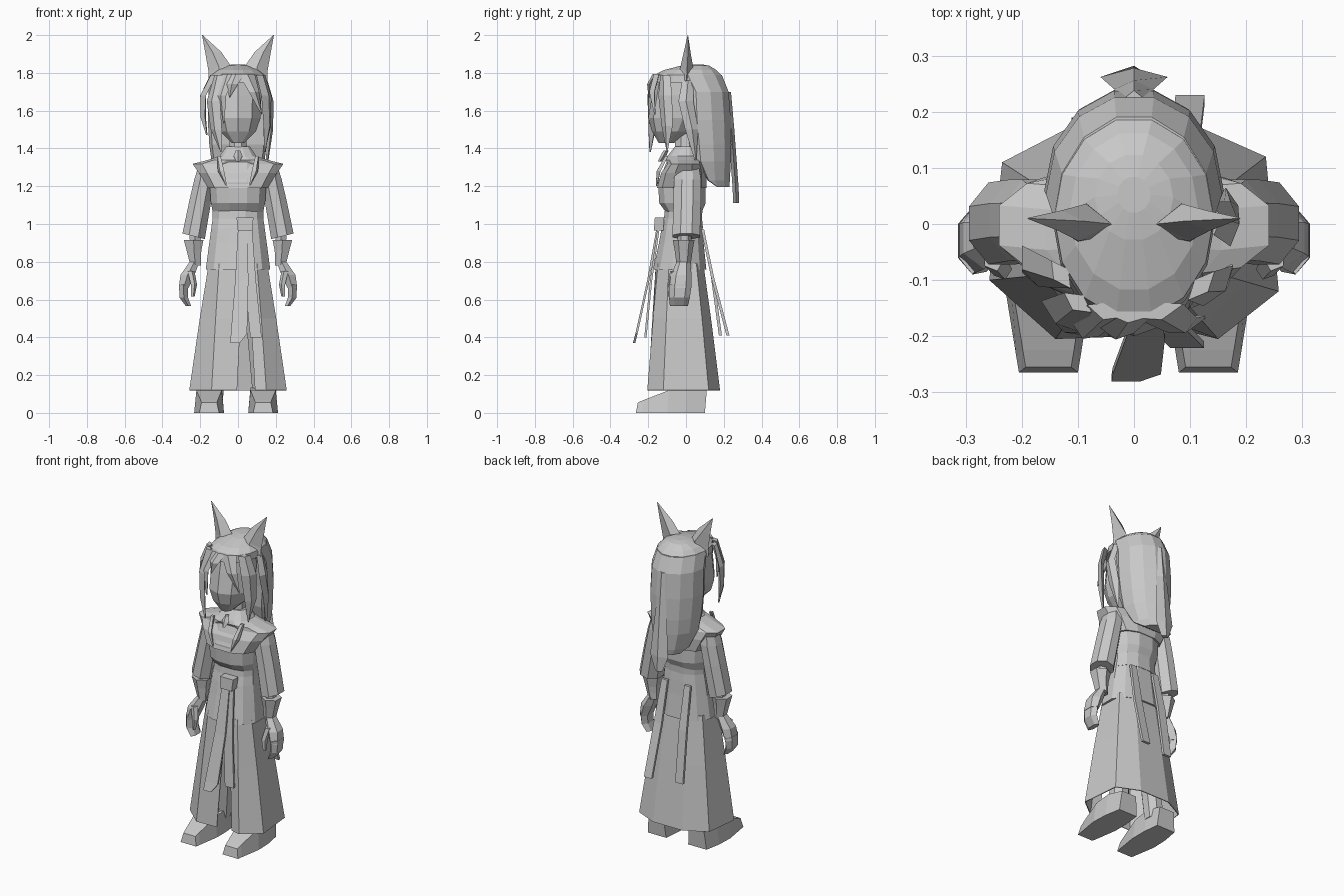
import bpy, bmesh, math
from mathutils import Vector

grey = bpy.data.materials.new("plain grey")
grey.diffuse_color = (0.58, 0.58, 0.58, 1)


def loft(name, rings, closed=True, thick=0):
    """Skin a list of equal-length point rings."""
    bm = bmesh.new()
    vs = [[bm.verts.new(p) for p in r] for r in rings]
    n = len(vs[0])
    for a, b in zip(vs, vs[1:]):
        for i in range(n if closed else n - 1):
            j = (i + 1) % n
            bm.faces.new((a[i], a[j], b[j], b[i]))
    if closed:
        bm.faces.new(vs[0])
        bm.faces.new(vs[-1])
    bmesh.ops.recalc_face_normals(bm, faces=bm.faces)
    me = bpy.data.meshes.new(name)
    bm.to_mesh(me)
    bm.free()
    me.materials.append(grey)
    ob = bpy.data.objects.new(name, me)
    bpy.context.collection.objects.link(ob)
    if thick:
        m = ob.modifiers.new("thickness", 'SOLIDIFY')
        m.thickness = thick
    return ob


def power(v, e):
    return math.copysign(abs(v) ** e, v)


def body(name, spec, n=10, sx=1, e=1.0, tilt=0.0, half=0.5):
    """Loft of ellipses: (z, x centre, half width, front y, back y[, front clip]).
    e < 1 squares the section, tilt raises the outer side of the last ring and lowers the first."""
    rings = []
    for k, (z, cx, rx, y0, y1, *clip) in enumerate(spec):
        cy, ry = (y0 + y1) / 2, (y1 - y0) / 2
        lift = tilt * (2 * k / (len(spec) - 1) - 1)
        ring = []
        for i in range(n):
            t = math.tau * (i + half) / n
            c, s = power(math.cos(t), e), power(math.sin(t), e)
            y = max(cy + ry * s, clip[0]) + 0.004 * s if clip else cy + ry * s
            ring.append((sx * (cx + rx * c), y, z + lift * c))
        rings.append(ring)
    return loft(name, rings)


def strip(name, pts, t=0.012, box=False):
    """Lock or ribbon facing away from the centre line: (x, y, z, half width)."""
    rings = []
    for x, y, z, w in pts:
        r = Vector((x, y, 0)).normalized()
        if box:
            r = Vector((0, math.copysign(1, y), 0))
        s = Vector((-r.y, r.x, 0)) * w
        r = r * min(t, w + 0.002)
        c = Vector((x, y, z))
        rings.append([c + s + r, c - s + r, c - s - r, c + s - r] if box
                     else [c + s, c + r, c - s, c - r])
    return loft(name, rings)


# Head and neck
body("head", [(1.43, 0, .035, -.145, -.06), (1.49, 0, .10, -.18, .03), (1.56, 0, .125, -.2, .08),
              (1.68, 0, .13, -.18, .1), (1.78, 0, .12, -.16, .1)])
body("neck", [(1.3, 0, .06, -.07, .06), (1.48, 0, .045, -.06, .05)], 8)

# Hair: crown and one long mass behind, cut flat toward the face
body("hair_crown", [(1.75, 0, .145, -.178, .192), (1.79, 0, .142, -.17, .19), (1.815, 0, .115, -.12, .165),
                    (1.838, 0, .07, -.03, .125), (1.845, 0, .03, .02, .085)], 14, half=0)
body("back_hair", [(1.788, 0, .1425, -.17, .191, -.02), (1.7, 0, .157, -.12, .226, .015),
                   (1.55, 0, .160, -.12, .238, .03), (1.42, 0, .152, -.1, .24, .035),
                   (1.33, 0, .14, -.08, .237, .06), (1.23, 0, .105, -.05, .232, .12),
                   (1.195, 0, .075, 0, .228, .17)], 14, half=0)

# Hair locks
locks = {
    "tail_lock": [(0, .222, 1.7, .02), (0, .24, 1.5, .035), (0, .262, 1.2, .06), (0, .266, 1.11, .025)],
    "outer_left_lock": [(-.13, -.09, 1.79, .03), (-.185, -.075, 1.68, .04), (-.185, -.08, 1.57, .025),
                        (-.165, -.09, 1.47, .002)],
    "long_left_lock": [(-.1, -.14, 1.79, .03), (-.13, -.165, 1.65, .045), (-.115, -.18, 1.5, .035),
                       (-.09, -.19, 1.38, .002)],
    "left_bang": [(-.05, -.155, 1.795, .035), (-.085, -.19, 1.68, .025), (-.075, -.195, 1.53, .002)],
    "centre_bang": [(-.01, -.16, 1.795, .045), (-.03, -.19, 1.74, .03), (-.045, -.195, 1.67, .002)],
    "right_bang": [(.045, -.155, 1.795, .045), (.085, -.18, 1.7, .03), (.125, -.165, 1.58, .002)],
    "long_right_lock": [(.12, -.11, 1.79, .035), (.15, -.11, 1.68, .045), (.155, -.1, 1.52, .035),
                        (.14, -.1, 1.38, .002)],
    "right_side_lock": [(.14, .01, 1.76, .03), (.172, 0, 1.65, .04), (.170, .03, 1.5, .035), (.155, .05, 1.34, .005)],
}
for name, pts in locks.items():
    strip(name, pts, 0.016)

# Torso, cape, waist and jacket
body("torso", [(1.34, 0, .15, -.10, .08), (1.22, 0, .155, -.152, .108), (1.11, 0, .148, -.145, .108),
               (1.05, 0, .134, -.10, .08)], 12, e=.85)
body("shoulder_cape", [(1.41, 0, .065, -.06, .055), (1.36, 0, .10, -.1, .075), (1.34, 0, .16, -.11, .09),
                       (1.318, 0, .247, -.10, .095), (1.27, 0, .212, -.135, .11), (1.19, 0, .16, -.157, .112)],
     12, e=.75)
body("waist_sash", [(1.075, 0, .138, -.115, .09), (1.03, 0, .138, -.12, .088), (.98, 0, .146, -.133, .093)], 12, e=.9)
body("jacket_skirt", [(.99, 0, .144, -.13, .09), (.9, 0, .157, -.147, .097), (.76, 0, .176, -.177, .112)], 12, e=.9)


# Long skirt, open at the front
def skirt_ring(z, f):
    top = [(.05, -.160), (.1, -.148), (.155, -.09), (.15, .055), (.07, .092),
           (-.07, .092), (-.15, .055), (-.155, -.09), (-.1, -.148), (.03, -.160)]
    hem = [(.09, -.19), (.15, -.205), (.258, -.12), (.235, .12), (.1, .18),
           (-.1, .18), (-.235, .11), (-.258, -.10), (-.14, -.205), (-.005, -.2)]
    return [(a + (c - a) * f, b + (d - b) * f, z) for (a, b), (c, d) in zip(top, hem)]


loft("long_skirt", [skirt_ring(.79, 0), skirt_ring(.5, .46), skirt_ring(.12, 1)], False, .005)

# Sashes, knot and pendant
strip("front_sash", [(.025, -.15, .98, .025), (.02, -.2, .7, .035), (.005, -.262, .42, .043),
                     (-.015, -.275, .37, .025)], .006, True)
strip("second_front_sash", [(.055, -.145, .98, .02), (.065, -.185, .7, .03), (.095, -.215, .4, .03)], .006, True)
for name, x0, x1, y1 in (("right_rear_ribbon", .08, .10, .222), ("left_rear_ribbon", -.075, -.085, .182)):
    strip(name, [(x0, .088, .97, .02), ((x0 + x1) / 2, .14, .72, .026), (x1, y1, .41, .026)], .008, True)
strip("sash_knot", [(.037, -.14, 1.035, .045), (.037, -.145, .965, .038)], .025, True)
strip("pendant", [(0, -.105, 1.39, .012), (0, -.12, 1.36, .024), (0, -.14, 1.33, .008)], .015)

# Paired parts
for s, side in ((1, "right"), (-1, "left")):
    # Broad ear with a pointed tip
    loft(side + "_ear", [[(s * x, y, z) for x, y, z in r] for r in (
        [(.03, -.02, 1.815), (.10, -.035, 1.77), (.155, .0, 1.75), (.085, .037, 1.80)],
        [(.04, .0, 1.84), (.10, -.03, 1.83), (.155, .005, 1.80), (.085, .036, 1.84)],
        [(.088, .005, 1.91), (.135, -.012, 1.91), (.172, .01, 1.90), (.13, .024, 1.91)],
        [(.187, .01, 2.0), (.189, .009, 2.0), (.190, .01, 1.998), (.189, .011, 2.0)])])
    # Slim lapel
    strip(side + "_lapel", [(s * .10, -.102, 1.36, .012), (s * .09, -.145, 1.28, .02),
                            (s * .06, -.156, 1.2, .002)], .012)
    # Sleeve, forearm and bracer
    body(side + "_sleeve", [(1.30, .17, .05, -.055, .075), (1.24, .176, .06, -.07, .085),
                            (1.12, .200, .062, -.072, .085), (.935, .235, .064, -.078, .08)], 8, s, tilt=.016)
    body(side + "_forearm", [(.97, .228, .035, -.045, .03), (.78, .222, .03, -.045, .025)], 6, s)
    body(side + "_bracer", [(.915, .235, .06, -.07, .045), (.86, .233, .045, -.06, .035),
                            (.785, .226, .032, -.05, .025)], 6, s)
    # Hand, curled fingers and thumb
    body(side + "_hand", [(.81, .225, .028, -.045, .02), (.73, .267, .043, -.08, .03),
                          (.66, .288, .030, -.09, .03)], 6, s)
    body(side + "_fingers", [(.68, .288, .028, -.09, .03), (.61, .287, .026, -.09, .02),
                             (.565, .262, .016, -.085, .01)], 6, s)
    body(side + "_thumb", [(.75, .25, .02, -.085, -.035), (.68, .235, .018, -.1, -.06),
                           (.615, .24, .01, -.095, -.07)], 5, s)
    # Leg
    body(side + "_leg", [(.85, .085, .062, -.08, .07), (.45, .10, .058, -.06, .07),
                         (.08, .13, .055, -.04, .08)], 8, s)
    # Shoe, lofted from toe to heel: y, inner x, outer x, height
    loft(side + "_shoe", [[(s * a - .01, y, 0), (s * b - .01, y, 0),
                           (s * (b - .012) - .01, y + .01, h), (s * (a + .012) - .01, y + .01, h)]
                          for y, a, b, h in ((-.265, .09, .195, .055), (-.235, .085, .2, .068),
                                             (-.1, .064, .222, .12), (0, .064, .218, .135),
                                             (.10, .075, .2, .12))])
